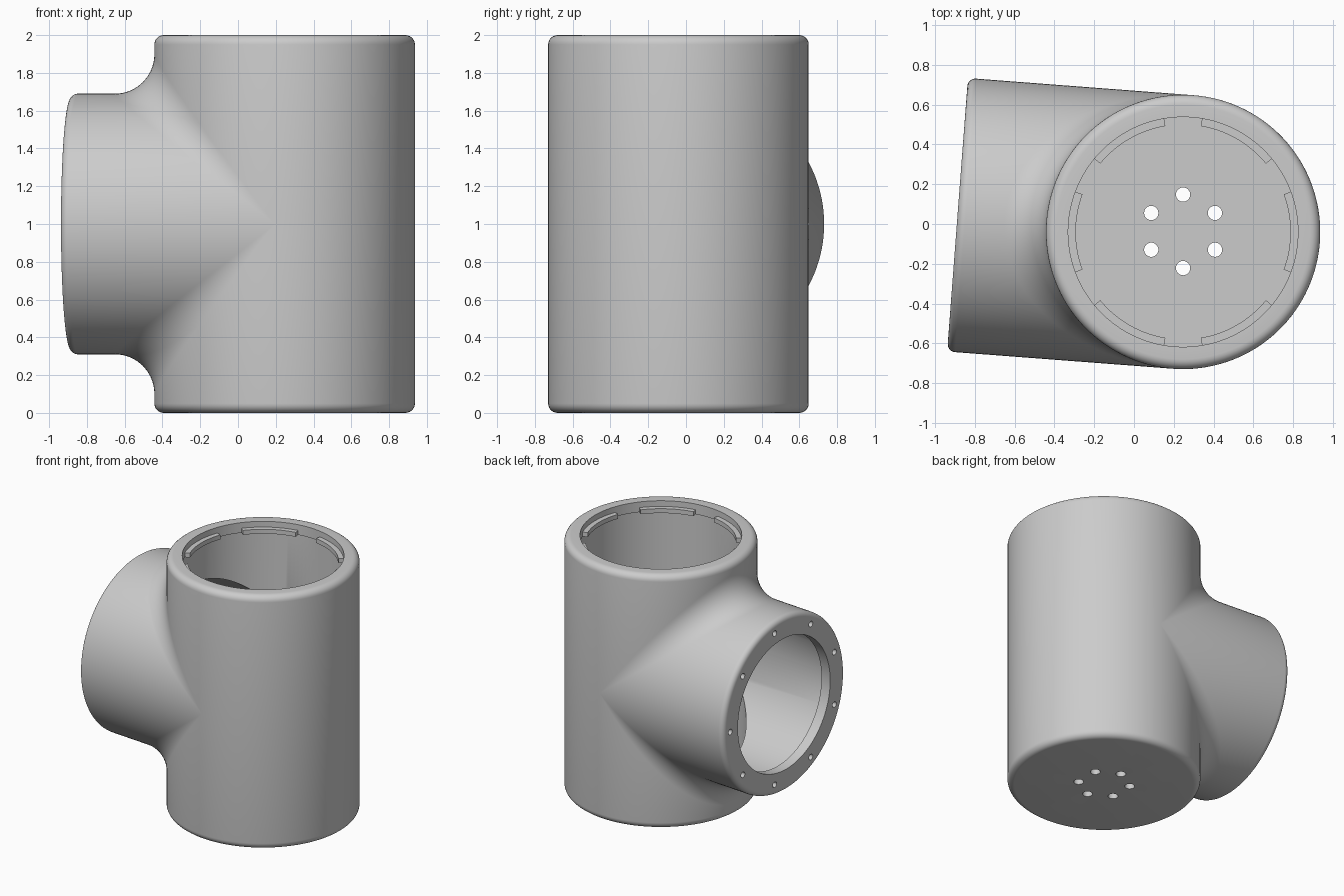
import bpy, bmesh
from math import sin, cos, pi, radians
from mathutils import Vector, Matrix

if "Cube" in bpy.data.objects:
    bpy.data.objects.remove(bpy.data.objects["Cube"])

R, IN = 0.69, 0.61            # outer and inner pipe radius
BALL = 0.21                   # blend radius between the two pipes
L = 1.138                     # branch length from the main axis
RIM, FLANGE, T = 0.578, 0.52, 0.08
E = 0.05                      # edge rounding
N = 64                        # steps per half turn
PLACE = Matrix.Translation((0.247, -0.04, 1)) @ Matrix.Rotation(radians(175.65), 4, 'Z')


def main_pt(q, z, a):
    return Vector((q * cos(a), q * sin(a), z))


def branch_pt(q, x, a):
    return Vector((x, q * sin(a), q * cos(a)))


def round_edge(fn, h, a, e):
    """Quarter round from the side wall to the end at height h."""
    return [fn(R - e + e * cos(t), h - e + e * sin(t), a)
            for t in [k * pi / 12 for k in range(7)]]


def blend(a):
    """Rolling-ball arc from the branch wall to the main wall."""
    c = max(cos(a), 0)
    centre = Vector(((R + BALL) * c, (R + BALL) * sin(a), (R + BALL) * c))
    n1, n2 = Vector((0, -sin(a), -c)), Vector((-c, -sin(a), 0))
    return [centre + BALL * (n1.lerp(n2, k / 12)).normalized() for k in range(13)]


def front(a, upper):
    """Closed wall section on the branch side; lower half is mirrored."""
    p = [branch_pt(FLANGE, L - T, a), branch_pt(FLANGE, L, a)]
    p += round_edge(branch_pt, L, a, 0.04)[::-1] + blend(a)
    p += round_edge(main_pt, 1, a, E)
    if upper:
        p += [main_pt(RIM, 1, a), main_pt(RIM, 1 - T, a)]
    else:
        p += [main_pt(0, 1, a), main_pt(0, 1 - T, a)]
    p += [main_pt(IN, 1 - T, a), main_pt(IN, IN * max(cos(a), 0), a), branch_pt(IN, L - T, a)]
    if not upper:
        p = [Vector((v.x, v.y, -v.z)) for v in p]
    return p + [p[0]]


def back(a):
    bottom = [Vector((v.x, v.y, -v.z)) for v in round_edge(main_pt, 1, a, E)][::-1]
    return ([main_pt(0, -1, a)] + bottom + [main_pt(R, 0, a)] + round_edge(main_pt, 1, a, E)
            + [main_pt(q, z, a) for q, z in ((RIM, 1), (RIM, 1 - T), (IN, 1 - T), (IN, 0),
                                             (IN, T - 1), (0, T - 1))])


def loft(bm, rows, skip=None):
    grid = [[bm.verts.new(p) for p in row] for row in rows]
    for r0, r1 in zip(grid, grid[1:]):
        for i in range(len(r0) - 1):
            if i != skip:
                bm.faces.new((r0[i], r0[i + 1], r1[i + 1], r1[i]))


def finish(bm, name):
    bmesh.ops.remove_doubles(bm, verts=bm.verts, dist=1e-4)
    bmesh.ops.recalc_face_normals(bm, faces=bm.faces)
    me = bpy.data.meshes.new(name)
    bm.to_mesh(me)
    bm.free()
    ob = bpy.data.objects.new(name, me)
    bpy.context.collection.objects.link(ob)
    return ob


def activate(ob):
    bpy.ops.object.select_all(action='DESELECT')
    ob.select_set(True)
    bpy.context.view_layer.objects.active = ob


# Tee-shaped housing
bm = bmesh.new()
half = [-pi / 2 + pi * k / N for k in range(N + 1)]
axis_edge = 2 + 7 + 13 + 7    # lower section must stay open along the main axis
loft(bm, [front(a, True) for a in half])
loft(bm, [front(a, False) for a in half], skip=axis_edge)
loft(bm, [back(a + pi) for a in half])
bm.transform(PLACE)
housing = finish(bm, "tee_housing")

# Hole cutters: six in the floor, nine blind screw holes in the flange
bm = bmesh.new()
for k in range(6):
    a = radians(90 + 60 * k)
    bmesh.ops.create_cone(bm, cap_ends=True, segments=24, radius1=0.036, radius2=0.036, depth=0.3,
                          matrix=Matrix.Translation((0.247 + 0.185 * cos(a), -0.037 + 0.185 * sin(a), 0.04)))
for k in range(9):
    a = pi + radians(40 * k)
    m = PLACE @ Matrix.Translation((L, 0.605 * cos(a), 0.605 * sin(a))) @ Matrix.Rotation(pi / 2, 4, 'Y')
    bmesh.ops.create_cone(bm, cap_ends=True, segments=20, radius1=0.022, radius2=0.022, depth=0.12, matrix=m)
cutter = finish(bm, "hole_cutter")
cutter.hide_render = True
mod = housing.modifiers.new("holes", 'BOOLEAN')
mod.operation, mod.solver, mod.object = 'DIFFERENCE', 'EXACT', cutter
activate(housing)
bpy.ops.object.modifier_apply(modifier=mod.name)
bpy.data.objects.remove(cutter)
bpy.ops.object.shade_smooth_by_angle(angle=radians(30))

# Six locking tabs just inside the top rim
bm = bmesh.new()
for k in range(6):
    rows = []
    for i in range(17):
        a = radians(60 * k - 20.5 + 41 * i / 16)
        sec = [(0.54, 1.92), (0.584, 1.92), (0.584, 1.955), (0.54, 1.955)]
        rows.append([Vector((0.247 + q * cos(a), -0.04 + q * sin(a), z)) for q, z in sec + sec[:1]])
    loft(bm, rows)
    for row in (rows[0], rows[-1]):
        bm.faces.new([bm.verts.new(p) for p in row[:4]])
tabs = finish(bm, "locking_tabs")
activate(tabs)
bpy.ops.object.shade_smooth_by_angle(angle=radians(30))
